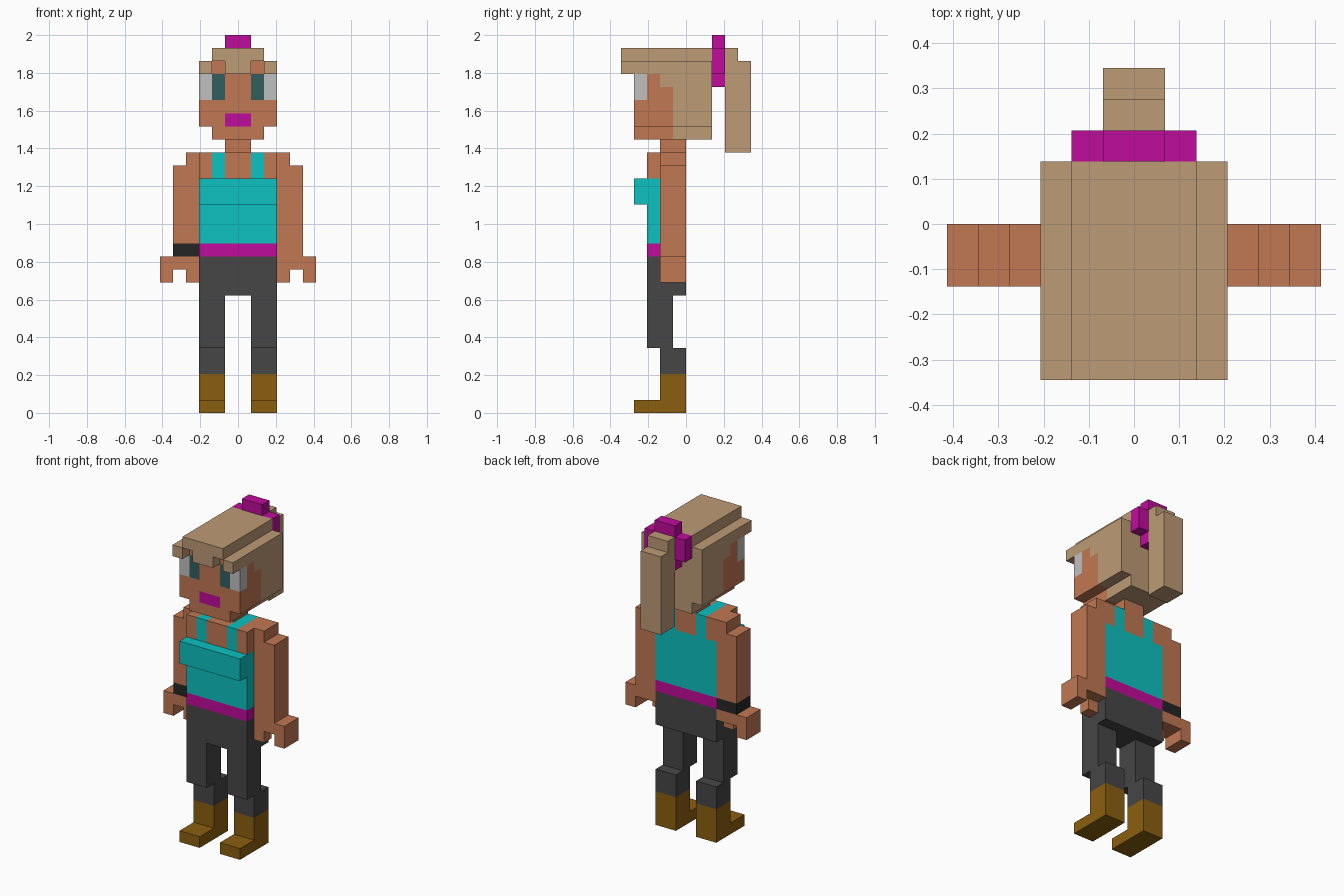
import bpy
import bmesh
from mathutils import Vector

if "Cube" in bpy.data.objects:
    bpy.data.objects.remove(bpy.data.objects["Cube"], do_unlink=True)

U = 2 / 29  # one block


def linear(c):
    c /= 255
    return c / 12.92 if c <= 0.04045 else ((c + 0.055) / 1.055) ** 2.4


def material(name, *rgb):
    col = [linear(c) for c in rgb] + [1]
    m = bpy.data.materials.new(name)
    m.use_nodes = True
    m.diffuse_color = col
    bsdf = m.node_tree.nodes["Principled BSDF"]
    bsdf.inputs["Base Color"].default_value = col
    bsdf.inputs["Roughness"].default_value = 0.9
    return m


SKIN = material("skin", 193, 119, 83)
HAIR = material("hair_tan", 190, 155, 118)
PINK = material("magenta", 192, 12, 156)
CYAN = material("cyan", 14, 193, 193)
PANTS = material("charcoal", 70, 70, 70)
BLACK = material("wristband_black", 37, 37, 37)
BOOT = material("boot_brown", 139, 95, 16)
WHITE = material("eye_white", 192, 192, 192)
TEAL = material("eye_teal", 50, 95, 95)


def part(name, boxes, mats, cuts=(), rule=None):
    """Boxes are (x0, x1, y0, y1, z0, z1) in blocks; cuts are (axis, value);
    rule maps a face centre in blocks and its normal to a material."""
    bm = bmesh.new()
    for b in boxes:
        xs, ys, zs = sorted(b[0:2]), sorted(b[2:4]), sorted(b[4:6])
        verts = bmesh.ops.create_cube(bm, size=1)["verts"]
        for v in verts:
            v.co = Vector([r[0] if c < 0 else r[1] for r, c in zip((xs, ys, zs), v.co)])
    for axis, value in cuts:
        co, no = Vector(), Vector()
        co[axis], no[axis] = value, 1
        bmesh.ops.bisect_plane(bm, geom=bm.verts[:] + bm.edges[:] + bm.faces[:],
                               plane_co=co, plane_no=no)
    bm.normal_update()
    for f in bm.faces:
        f.material_index = mats.index(rule(f.calc_center_median(), f.normal)) if rule else 0
    bmesh.ops.scale(bm, vec=(U, U, U), verts=bm.verts)
    mesh = bpy.data.meshes.new(name)
    bm.to_mesh(mesh)
    bm.free()
    for m in mats:
        mesh.materials.append(m)
    ob = bpy.data.objects.new(name, mesh)
    bpy.context.collection.objects.link(ob)
    return ob


# Legs, boots and arms, mirrored left and right
for side, s in (("left", 1), ("right", -1)):
    part(side + "_boot", [(s, 3 * s, -2, 0, 0, 3), (s, 3 * s, -4, -2, 0, 1)], [BOOT])
    part(side + "_leg", [(s, 3 * s, -2, 0, 3, 5), (s, 3 * s, -3, -1, 5, 9)], [PANTS])
    part(side + "_arm", [(3 * s, 5 * s, -2, 0, 13, 19), (3 * s, 4 * s, -2, 0, 19, 20)], [SKIN])
    part(side + "_wrist", [(3 * s, 5 * s, -2, 0, 12, 13)], [SKIN if s > 0 else BLACK])
    part(side + "_hand", [(3 * s, 6 * s, -2, 0, 11, 12),
                          (5 * s, 6 * s, -2, 0, 10, 11),
                          (3 * s, 4 * s, -2, -1, 10, 11)], [SKIN])

# Body
part("hips", [(-3, 3, -3, 0, 9, 12)], [PANTS])
part("belt", [(-3, 3, -3, 0, 12, 13)], [PINK])
part("shirt", [(-3, 3, -3, 0, 13, 18)], [CYAN])
part("bust", [(-3, 3, -4, -3, 16, 18)], [CYAN])
part("upper_chest_with_straps", [(-3, 3, -3, 0, 18, 20)], [SKIN, CYAN],
     [(0, x) for x in (-2, -1, 1, 2)],
     lambda c, n: CYAN if 1 < abs(c.x) < 2 else SKIN)
part("neck", [(-1, 1, -2, 0, 20, 21)], [SKIN])


# Head with painted face, hairline and eyes
def head_colour(c, n):
    x = abs(c.x)
    if n.y < -0.5:
        if 24 < c.z < 26 and x > 1:
            return WHITE if x > 2 else TEAL
        if 22 < c.z < 23 and x < 1:
            return PINK
        return SKIN
    if abs(n.x) > 0.5:
        if c.y < -3 and 24 < c.z < 26:
            return WHITE
        if c.z < 25 and c.y < -1 or c.z < 26 and -3 < c.y < -2:
            return SKIN
        return HAIR
    return SKIN if n.z < -0.5 and c.y < -1 else HAIR


part("head", [(-3, 3, -4, 2, 22, 27)], [SKIN, HAIR, WHITE, TEAL, PINK],
     [(0, x) for x in (-2, -1, 1, 2)] + [(1, y) for y in (-3, -2, -1)]
     + [(2, z) for z in (23, 24, 25, 26)], head_colour)
part("jaw", [(-2, 2, -4, 2, 21, 22)], [SKIN, HAIR], [(1, -1)],
     lambda c, n: SKIN if c.y < -1 else HAIR)

# Hair
part("hair_cap", [(-2, 2, -5, 2, 27, 28)], [HAIR])
part("fringe", [(-3, -2, -5, -4, 26, 27), (-1, 1, -5, -4, 26, 27),
                (2, 3, -5, -4, 26, 27)], [HAIR])
part("hair_tie", [(-1, 1, 2, 3, 25, 29), (-2, -1, 2, 3, 26, 28),
                  (1, 2, 2, 3, 26, 28)], [PINK])
part("ponytail", [(-1, 1, 3, 4, 20, 28), (-1, 1, 4, 5, 20, 27)], [HAIR])
